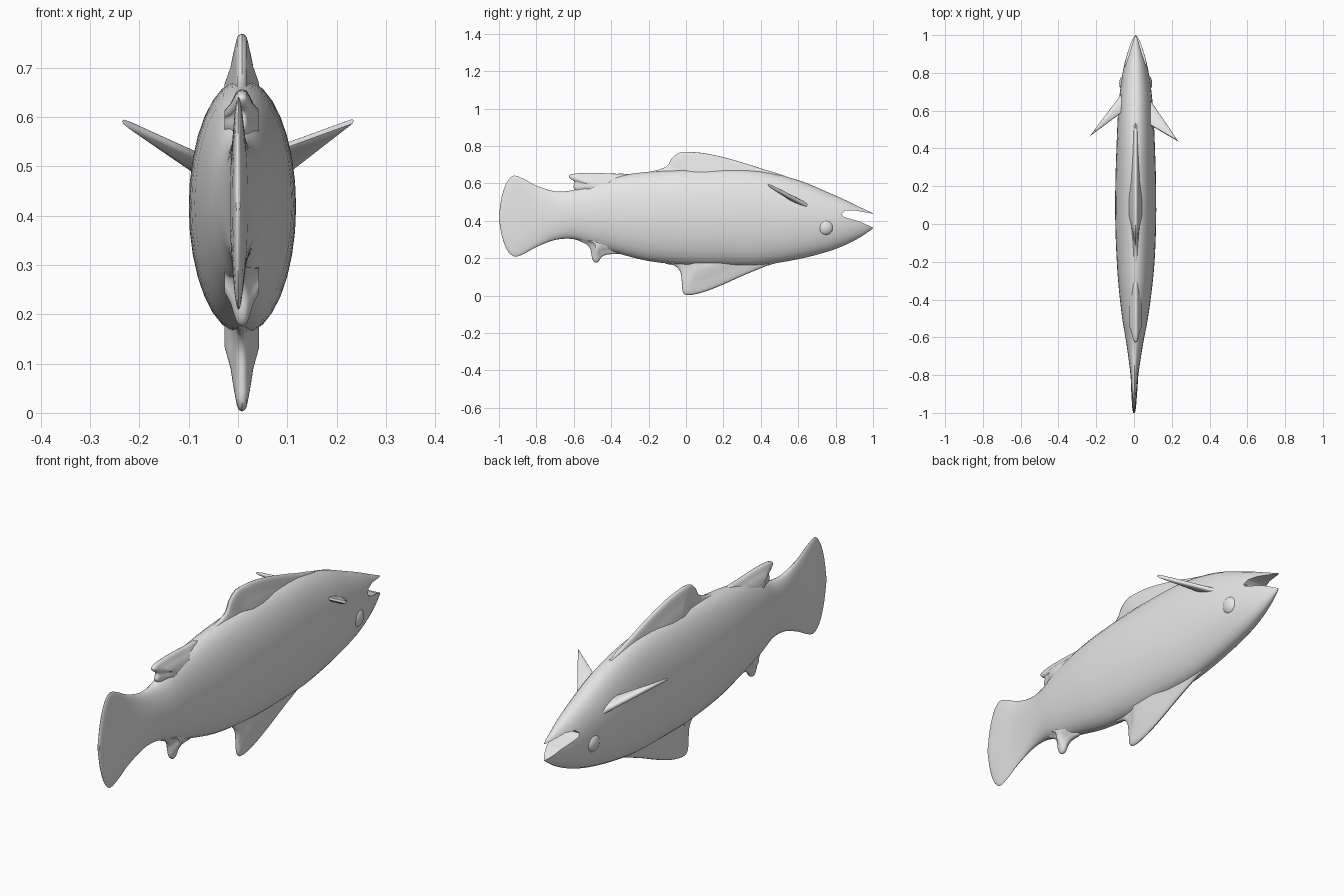
import bpy, bmesh, math
from mathutils import Vector

cube = bpy.data.objects.get("Cube")
if cube:
    bpy.data.objects.remove(cube)

grey = bpy.data.materials.new("plain_grey")
grey.use_nodes = True
grey.diffuse_color = (0.8, 0.8, 0.8, 1)
grey.node_tree.nodes["Principled BSDF"].inputs["Base Color"].default_value = (0.8, 0.8, 0.8, 1)


def catmull(a, b, c, d, t):
    return 0.5 * (2 * b + (c - a) * t + (2 * a - 5 * b + 4 * c - d) * t * t
                  + (3 * b - a - 3 * c + d) * t ** 3)


def smooth_path(points, steps, closed=False):
    pts = [Vector(p) for p in points]
    n = len(pts)
    at = (lambda i: pts[i % n]) if closed else (lambda i: pts[max(0, min(n - 1, i))])
    out = [catmull(at(i - 1), at(i), at(i + 1), at(i + 2), k / steps)
           for i in range(n if closed else n - 1) for k in range(steps)]
    return out if closed else out + [pts[-1]]


def finish(name, bm):
    bmesh.ops.recalc_face_normals(bm, faces=bm.faces)
    mesh = bpy.data.meshes.new(name)
    bm.to_mesh(mesh)
    bm.free()
    obj = bpy.data.objects.new(name, mesh)
    bpy.context.collection.objects.link(obj)
    mesh.materials.append(grey)
    return obj


def shade(obj):
    bpy.ops.object.select_all(action='DESELECT')
    obj.select_set(True)
    bpy.context.view_layer.objects.active = obj
    bpy.ops.object.shade_smooth_by_angle(angle=math.radians(45))


def loft(bm, rings, caps=True):
    rows = [[bm.verts.new(p) for p in ring] for ring in rings]
    for a, b in zip(rows, rows[1:]):
        for i in range(len(a)):
            j = (i + 1) % len(a)
            bm.faces.new((a[i], a[j], b[j], b[i]))
    if caps:
        bm.faces.new(rows[0])
        bm.faces.new(rows[-1])


# Fin: outline shrunk towards its root while it thickens on both sides
def fin(name, outline, root, axis, layers):
    bm = bmesh.new()
    root, axis = Vector(root), Vector(axis).normalized()
    full = list(reversed(layers)) + [(s, -w) for s, w in layers[1:]]
    loft(bm, [[root + (p - root) * s + axis * w for p in outline] for s, w in full])
    shade(finish(name, bm))


# Body and tail: y, lower z, upper z, half width
stations = [
    (-1.0, .41, .43, .004), (-.985, .32, .53, .008), (-.96, .25, .602, .011),
    (-.93, .215, .638, .013), (-.9, .21, .638, .015), (-.85, .232, .615, .018),
    (-.8, .26, .588, .021), (-.7, .298, .558, .034), (-.6, .302, .565, .05),
    (-.5, .265, .605, .068), (-.35, .222, .642, .087), (-.2, .185, .662, .1),
    (0, .163, .674, .108), (.2, .16, .676, .108), (.4, .163, .665, .102),
    (.6, .195, .618, .093), (.75, .233, .556, .077), (.85, .27, .512, .059),
    (.93, .311, .473, .036), (.98, .345, .45, .018), (1.0, .36, .44, .006)]
SIDES = 32
rings = []
for y, low, high, width in smooth_path([Vector(s) for s in stations], 3):
    shift = .009 * max(0, min(1, (y + 1) / .8))
    rings.append([(shift + width * math.cos(a), y, (low + high) / 2 + (high - low) / 2 * math.sin(a))
                  for a in (math.tau * i / SIDES for i in range(SIDES))])
bm = bmesh.new()
loft(bm, rings)
body = finish("body", bm)

# Open mouth cut through the snout
mouth = [(.832, .437), (.85, .454), (.9, .456), (1.05, .428), (1.05, .336),
         (1.0, .363), (.93, .396), (.86, .416), (.838, .425)]
bm = bmesh.new()
loft(bm, [[(x, y, z) for y, z in mouth] for x in (-.3, .3)])
cutter = finish("mouth_cutter", bm)
cutter.hide_render = True
cut = body.modifiers.new("mouth", 'BOOLEAN')
cut.operation, cut.solver, cut.object = 'DIFFERENCE', 'EXACT', cutter
bpy.context.view_layer.objects.active = body
bpy.ops.object.modifier_apply(modifier=cut.name)
bpy.data.objects.remove(cutter)
shade(body)

# Fins along the middle of the body
MIDDLE = [(1, 0), (.985, .006), (.95, .01), (.88, .013), (.75, .018), (.6, .023), (.4, .035)]
median_fins = {
    "large_upper_fin": ((.12, .6), [
        (.55, .625), (.4, .68), (.3, .712), (.2, .74), (.1, .761), (0, .769), (-.04, .762),
        (-.075, .735), (-.1, .695), (-.15, .672), (-.25, .645), (-.2, .58), (.4, .58)]),
    "small_upper_fin": ((-.48, .585), [
        (-.3, .642), (-.4, .652), (-.5, .656), (-.59, .653), (-.625, .642), (-.618, .625),
        (-.595, .608), (-.6, .575), (-.55, .55), (-.4, .56)]),
    "large_lower_fin": ((.1, .22), [
        (.5, .19), (.42, .155), (.3, .105), (.2, .06), (.1, .021), (.02, .003), (-.015, .015),
        (-.022, .07), (-.03, .125), (-.06, .16), (-.12, .18), (-.1, .26), (.4, .26)]),
    "small_lower_fin": ((-.47, .29), [
        (-.57, .3), (-.53, .273), (-.51, .245), (-.502, .2), (-.488, .178), (-.468, .182),
        (-.45, .207), (-.42, .22), (-.35, .23), (-.4, .3)])}
for name, (root, points) in median_fins.items():
    path = smooth_path([(.008, y, z) for y, z in points], 4, True)
    fin(name, path, (.008, *root), (1, 0, 0), MIDDLE)

# Side fins: front of root, tip, back of root
side_fins = {
    "left_side_fin": ((.07, .68, .465), (.235, .437, .593), (.075, .53, .535)),
    "right_side_fin": ((-.05, .71, .465), (-.235, .464, .592), (-.065, .59, .515))}
for name, corners in side_fins.items():
    front, tip, back = map(Vector, corners)
    near_tip = tip.lerp(back, .12) + (tip - back) * .02
    outline = [front, front.lerp(tip, .5), front.lerp(tip, .96), tip,
               near_tip, back.lerp(tip, .5), back]
    fin(name, outline, (front + back) / 2, (tip - front).cross(back - front),
        [(1, 0), (.98, .005), (.9, .008), (.6, .012), (.2, .014)])

# Eyes bulging from the cheeks
for name, side in (("left_eye", 1), ("right_eye", -1)):
    bm = bmesh.new()
    bmesh.ops.create_uvsphere(bm, u_segments=24, v_segments=16, radius=.042)
    for v in bm.verts:
        v.co = (v.co.x * .6 + .009 + side * .062, v.co.y + .745, v.co.z + .365)
    shade(finish(name, bm))
